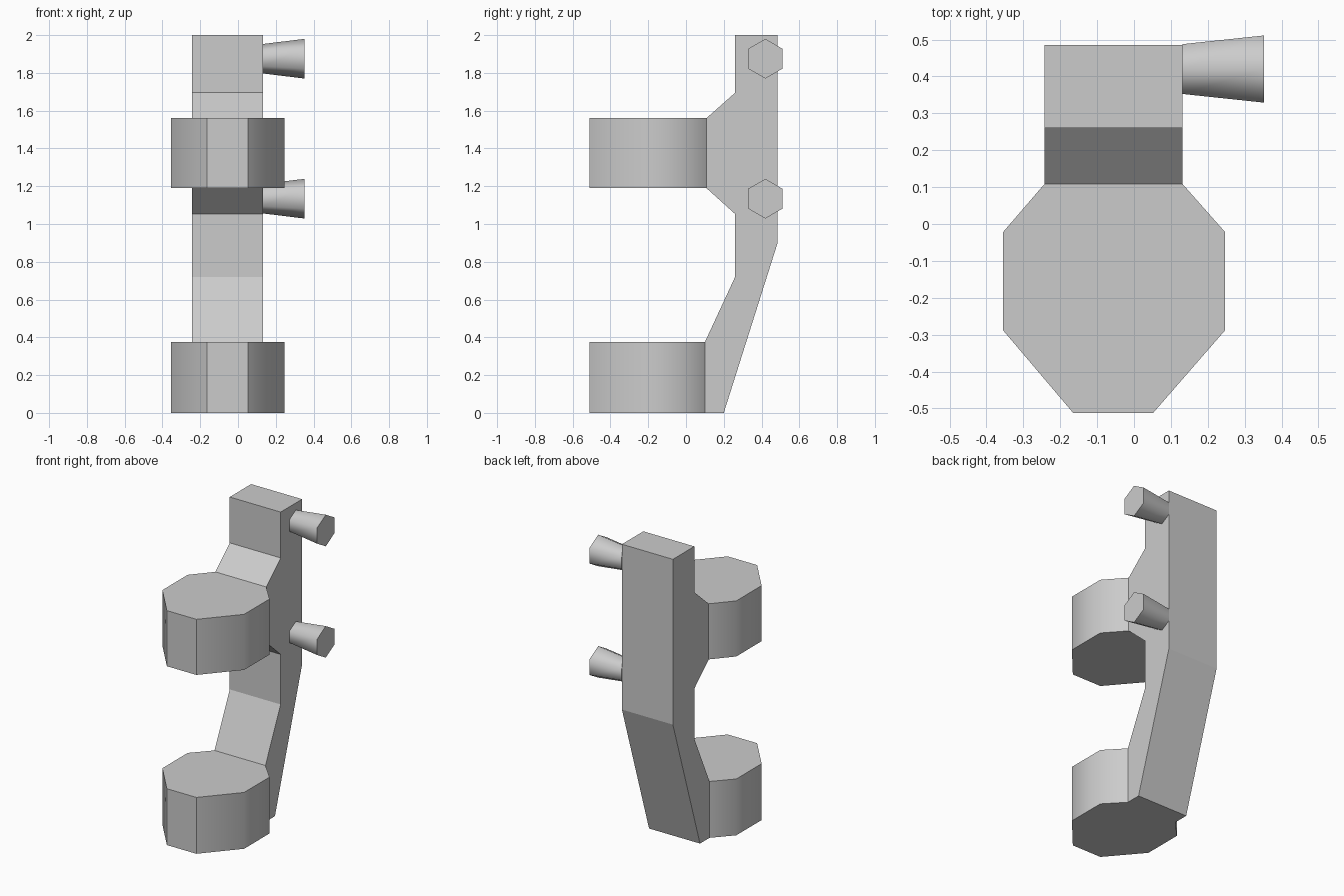
import bpy, bmesh, math
from mathutils import Vector

if "Cube" in bpy.data.objects:
    bpy.data.objects.remove(bpy.data.objects["Cube"])


def finish(name, bm, smooth_angle=None):
    bmesh.ops.recalc_face_normals(bm, faces=bm.faces)
    mesh = bpy.data.meshes.new(name)
    bm.to_mesh(mesh)
    bm.free()
    obj = bpy.data.objects.new(name, mesh)
    bpy.context.collection.objects.link(obj)
    if smooth_angle:
        bpy.ops.object.select_all(action='DESELECT')
        bpy.context.view_layer.objects.active = obj
        obj.select_set(True)
        bpy.ops.object.shade_smooth_by_angle(angle=math.radians(smooth_angle))
    return obj


def prism(name, points, offset, smooth_angle=None):
    bm = bmesh.new()
    face = bm.faces.new([bm.verts.new(p) for p in points])
    ext = bmesh.ops.extrude_face_region(bm, geom=[face], use_keep_orig=True)
    verts = [g for g in ext['geom'] if isinstance(g, bmesh.types.BMVert)]
    bmesh.ops.translate(bm, verts=verts, vec=Vector(offset))
    return finish(name, bm, smooth_angle)


X0, X1 = -0.243, 0.132

# Bent back bracket: side profile extruded across x
profile = [(0.10, 0), (0.20, 0), (0.485, 0.90), (0.485, 2.0), (0.26, 2.0),
           (0.26, 1.695), (0.108, 1.56), (0.108, 1.19), (0.26, 1.053),
           (0.26, 0.72), (0.10, 0.375)]
prism("back_bracket", [(X0, y, z) for y, z in profile], (X1 - X0, 0, 0))

# Two eight-sided blocks in front of the bracket
for name, z, height, back in (("lower_block", 0, 0.375, 0.10),
                              ("upper_block", 1.19, 0.37, 0.108)):
    plan = [(X0, back), (-0.355, -0.022), (-0.355, -0.288), (-0.165, -0.512),
            (0.052, -0.512), (0.247, -0.288), (0.247, -0.022), (X1, back)]
    prism(name, [(x, y, z) for x, y in plan], (0, 0, height), 45)

# Flared six-sided pegs on the right side
for name, z in (("lower_peg", 1.134), ("upper_peg", 1.875)):
    rings = []
    bm = bmesh.new()
    for x, r in ((X1, 0.078), (0.352, 0.105)):
        rings.append([bm.verts.new((x, 0.42 + r * math.sin(i * math.pi / 3),
                                    z + r * math.cos(i * math.pi / 3)))
                      for i in range(6)])
    for ring in rings:
        bm.faces.new(ring)
    for i in range(6):
        j = (i + 1) % 6
        bm.faces.new((rings[0][i], rings[0][j], rings[1][j], rings[1][i]))
    finish(name, bm, 65)
